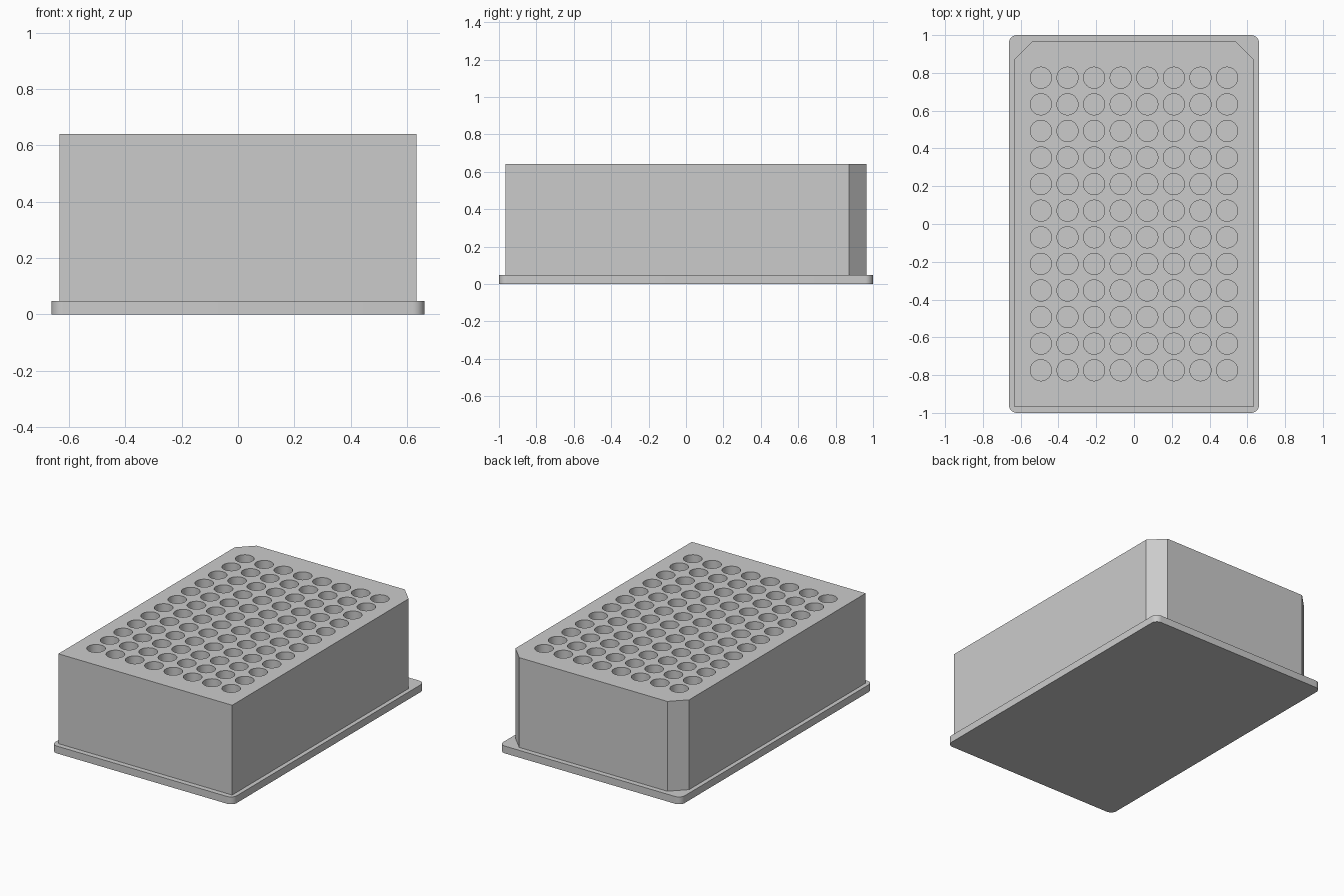
import bpy
import bmesh
import math
from mathutils import Matrix

if "Cube" in bpy.data.objects:
    bpy.data.objects.remove(bpy.data.objects["Cube"], do_unlink=True)

GREY = (0.6, 0.6, 0.6, 1.0)
BASE_TOP, BLOCK_TOP, WELL_FLOOR = 0.048, 0.64, 0.06
WELL_RADIUS, PITCH = 0.056, 0.1408
COLUMNS, ROWS = 8, 12

material = bpy.data.materials.new("light grey plastic")
material.use_nodes = True
material.diffuse_color = GREY
material.node_tree.nodes["Principled BSDF"].inputs["Base Color"].default_value = GREY


def make_object(name, bm):
    bmesh.ops.recalc_face_normals(bm, faces=bm.faces)
    mesh = bpy.data.meshes.new(name)
    bm.to_mesh(mesh)
    bm.free()
    mesh.materials.append(material)
    obj = bpy.data.objects.new(name, mesh)
    bpy.context.collection.objects.link(obj)
    return obj


def activate(obj):
    bpy.ops.object.select_all(action="DESELECT")
    obj.select_set(True)
    bpy.context.view_layer.objects.active = obj


def slab(name, outline, z0, z1):
    bm = bmesh.new()
    face = bm.faces.new([bm.verts.new((x, y, z0)) for x, y in outline])
    extruded = bmesh.ops.extrude_face_region(bm, geom=[face])["geom"]
    top = [v for v in extruded if isinstance(v, bmesh.types.BMVert)]
    bmesh.ops.translate(bm, verts=top, vec=(0, 0, z1 - z0))
    return make_object(name, bm)


def rounded_rectangle(half_x, half_y, radius, steps=8):
    points = []
    for corner, (sx, sy) in enumerate([(1, 1), (-1, 1), (-1, -1), (1, -1)]):
        for i in range(steps + 1):
            a = (corner + i / steps) * math.pi / 2
            points.append((sx * (half_x - radius) + radius * math.cos(a),
                           sy * (half_y - radius) + radius * math.sin(a)))
    return points


# Base flange with rounded corners
flange = slab("base_flange", rounded_rectangle(0.662, 1.0, 0.042), 0, BASE_TOP)

# Block with its two back corners cut off
hx, hy, cut = 0.634, 0.966, 0.094
block = slab("well_block",
             [(-hx, -hy), (hx, -hy), (hx, hy - cut), (hx - cut, hy),
              (cut - hx, hy), (-hx, hy - cut)], BASE_TOP, BLOCK_TOP)

# Grid of round wells, cut from the top of the block
bm = bmesh.new()
depth = BLOCK_TOP - WELL_FLOOR + 0.1
for col in range(COLUMNS):
    for row in range(ROWS):
        place = Matrix.Translation(((col - (COLUMNS - 1) / 2) * PITCH,
                                    (row - (ROWS - 1) / 2) * PITCH,
                                    WELL_FLOOR + depth / 2))
        bmesh.ops.create_cone(bm, cap_ends=True, segments=32, radius1=WELL_RADIUS,
                              radius2=WELL_RADIUS, depth=depth, matrix=place)
cutter = make_object("well_cutter", bm)
cutter.hide_render = True

wells = block.modifiers.new("wells", "BOOLEAN")
wells.operation = "DIFFERENCE"
wells.solver = "EXACT"
wells.object = cutter
activate(block)
bpy.ops.object.modifier_apply(modifier=wells.name)
bpy.data.objects.remove(cutter, do_unlink=True)

# Smooth round walls, sharp edges elsewhere
for obj in (flange, block):
    activate(obj)
    bpy.ops.object.shade_smooth_by_angle(angle=math.radians(30))
